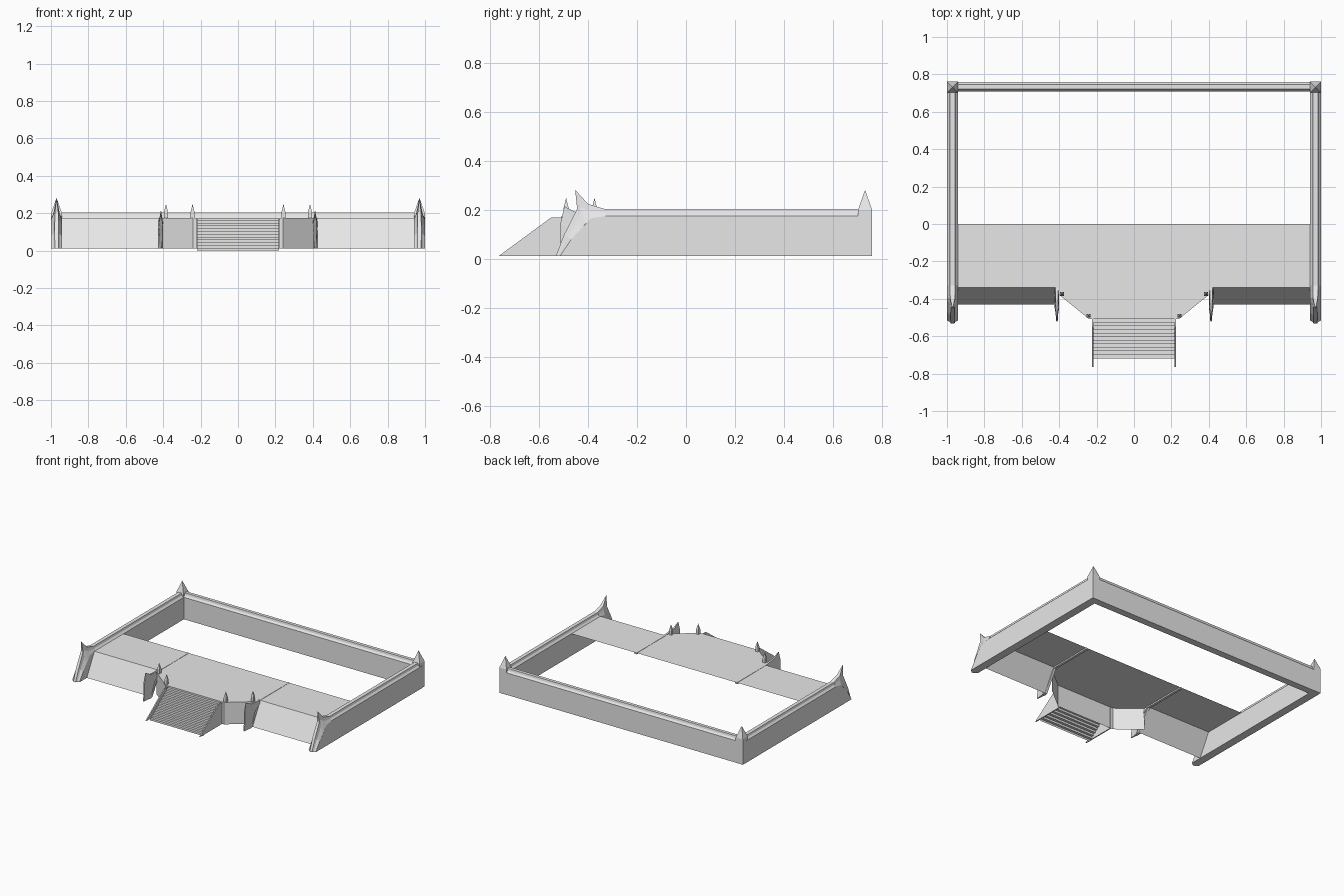
import bpy

if "Cube" in bpy.data.objects:
    bpy.data.objects.remove(bpy.data.objects["Cube"])

stone = bpy.data.materials.new("pale stone")
stone.diffuse_color = (0.8, 0.8, 0.8, 1)
stone.use_nodes = True
stone.node_tree.nodes["Principled BSDF"].inputs["Base Color"].default_value = stone.diffuse_color

BASE, DECK = 0.012, 0.175


def make(name, verts, faces):
    mesh = bpy.data.meshes.new(name)
    mesh.from_pydata(verts, [], faces)
    mesh.materials.append(stone)
    obj = bpy.data.objects.new(name, mesh)
    bpy.context.collection.objects.link(obj)
    return obj


def solidify_normals(obj):
    import bmesh
    bm = bmesh.new()
    bm.from_mesh(obj.data)
    bmesh.ops.recalc_face_normals(bm, faces=bm.faces)
    bm.to_mesh(obj.data)
    bm.free()


def prism(name, profile, a, b, along="x"):
    """Extrude a closed (u, z) profile between a and b on one axis."""
    place = (lambda t, u, z: (t, u, z)) if along == "x" else (lambda t, u, z: (u, t, z))
    n = len(profile)
    verts = [place(t, u, z) for t in (a, b) for u, z in profile]
    faces = [(i, (i + 1) % n, n + (i + 1) % n, n + i) for i in range(n)]
    faces += [tuple(range(n))[::-1], tuple(range(n, 2 * n))]
    obj = make(name, verts, faces)
    solidify_normals(obj)
    return obj


def horn(name, x, sections, half):
    """Loft a ridged horn; each section is flank y, z, ridge y, z, ridge width factor."""
    verts, faces = [], []
    for fy, fz, ry, rz, w in sections:
        my, mz = (fy + ry) / 2, (fz + rz) / 2
        verts += [(x - half, fy, fz), (x - half * (w + 0.2), my, mz), (x - half * w, ry, rz),
                  (x + half * w, ry, rz), (x + half * (w + 0.2), my, mz), (x + half, fy, fz)]
    for s in range(len(sections) - 1):
        for i in range(6):
            j = (i + 1) % 6
            faces.append((6 * s + i, 6 * s + j, 6 * s + 6 + j, 6 * s + 6 + i))
    last = 6 * (len(sections) - 1)
    faces += [tuple(range(6)), tuple(range(last, last + 6))]
    solidify_normals(make(name, verts, faces))


def spike(name, x, y, half, z0, z1, tip):
    """Square post with a pyramid point."""
    ring = [(-half, -half), (half, -half), (half, half), (-half, half)]
    verts = [(x + u, y + v, z) for z in (z0, z1) for u, v in ring] + [(x, y, tip)]
    faces = [(3, 2, 1, 0)]
    for i in range(4):
        j = (i + 1) % 4
        faces += [(i, j, 4 + j, 4 + i), (4 + i, 4 + j, 8)]
    make(name, verts, faces)


# Stepped coping outline, measured across the wall thickness
coping = [(-0.03, 0.175), (-0.018, 0.188), (-0.014, 0.203),
          (0.014, 0.203), (0.018, 0.188), (0.03, 0.175)]

# Back wall
back_profile = [(0.708, BASE)] + [(0.734 + u * 0.87, z) for u, z in coping] + [(0.76, BASE)]
prism("back_wall", back_profile, -0.95, 0.95)

corner_sections = [
    (-0.33, 0.175, -0.33, 0.203, 0.47),
    (-0.39, 0.165, -0.40, 0.224, 0.40),
    (-0.41, 0.145, -0.453, 0.282, 0.02),
    (-0.43, 0.120, -0.445, 0.205, 0.30),
    (-0.47, 0.078, -0.498, 0.10, 0.35),
    (-0.515, BASE, -0.532, BASE, 0.30),
]
rib_sections = [
    (-0.34, 0.165, -0.34, 0.176, 0.6),
    (-0.40, 0.12, -0.44, 0.185, 0.5),
    (-0.42, 0.08, -0.497, 0.215, 0.05),
    (-0.43, 0.06, -0.512, 0.15, 0.4),
    (-0.44, 0.04, -0.512, 0.075, 0.4),
    (-0.45, BASE, -0.52, BASE, 0.3),
]
side_body = [(0.74, BASE), (0.74, DECK), (-0.33, DECK), (-0.39, 0.165),
             (-0.47, 0.078), (-0.515, BASE)]
rib_body = [(0, 0.165), (0, 0.177), (-0.34, 0.177), (-0.45, BASE), (-0.43, BASE), (-0.335, 0.165)]

for s, side in ((-1, "left"), (1, "right")):
    # Side wall with coping, front horn and back corner post
    prism(f"{side}_wall", side_body, s * 0.94, s)
    prism(f"{side}_coping", [(s * 0.97 + u, z) for u, z in coping], -0.33, 0.72, "y")
    horn(f"{side}_front_horn", s * 0.97, corner_sections, 0.03)
    spike(f"{side}_back_post", s * 0.97, 0.732, 0.029, BASE, 0.2, 0.282)

    # Rib between the sloping panel and the central bay
    prism(f"{side}_rib", rib_body, s * 0.403, s * 0.421)
    horn(f"{side}_rib_horn", s * 0.412, rib_sections, 0.012)

    # Sloping front panel and side deck
    x0, x1 = sorted((s * 0.412, s * 0.945))
    make(f"{side}_front_panel",
         [(x0, -0.43, BASE), (x1, -0.43, BASE), (x1, -0.34, DECK), (x0, -0.34, DECK)],
         [(0, 1, 2, 3)])
    make(f"{side}_deck", [(x0, -0.34, DECK), (x1, -0.34, DECK), (x1, 0, DECK), (x0, 0, DECK)],
         [(0, 1, 2, 3)])

    # Small finials on the corners of the bay
    spike(f"{side}_outer_finial", s * 0.385, -0.374, 0.01, DECK, 0.208, 0.25)
    spike(f"{side}_inner_finial", s * 0.243, -0.49, 0.01, DECK, 0.208, 0.25)

    # Stair cheek
    prism(f"{side}_stair_cheek",
          [(-0.765, BASE), (-0.55, 0.17), (-0.505, 0.17), (-0.505, BASE)],
          s * 0.217, s * 0.225)

# Central deck and the walls of the bay below it
rim = [(-0.405, -0.375), (-0.24, -0.508), (0.24, -0.508), (0.405, -0.375)]
deck = [(-0.412, 0), (-0.412, -0.375)] + rim + [(0.412, -0.375), (0.412, 0)]
make("central_deck", [(x, y, DECK) for x, y in deck], [tuple(range(len(deck)))])
make("bay_wall", [(x, y, z) for z in (BASE, DECK) for x, y in rim],
     [(i, i + 1, 5 + i, 4 + i) for i in range(3)])

# Stairs as a folded sheet of treads and risers
steps = 11
line = [(-0.508, DECK - 0.012)]
for i in range(steps):
    y = -0.508 - 0.21 * (i + 1) / steps
    z = (DECK - 0.012) * (1 - i / steps)
    line += [(y, z), (y, (DECK - 0.012) * (1 - (i + 1) / steps))]
n = len(line)
make("stairs", [(x, y, z) for x in (-0.218, 0.218) for y, z in line],
     [(i, i + 1, n + i + 1, n + i) for i in range(n - 1)])
